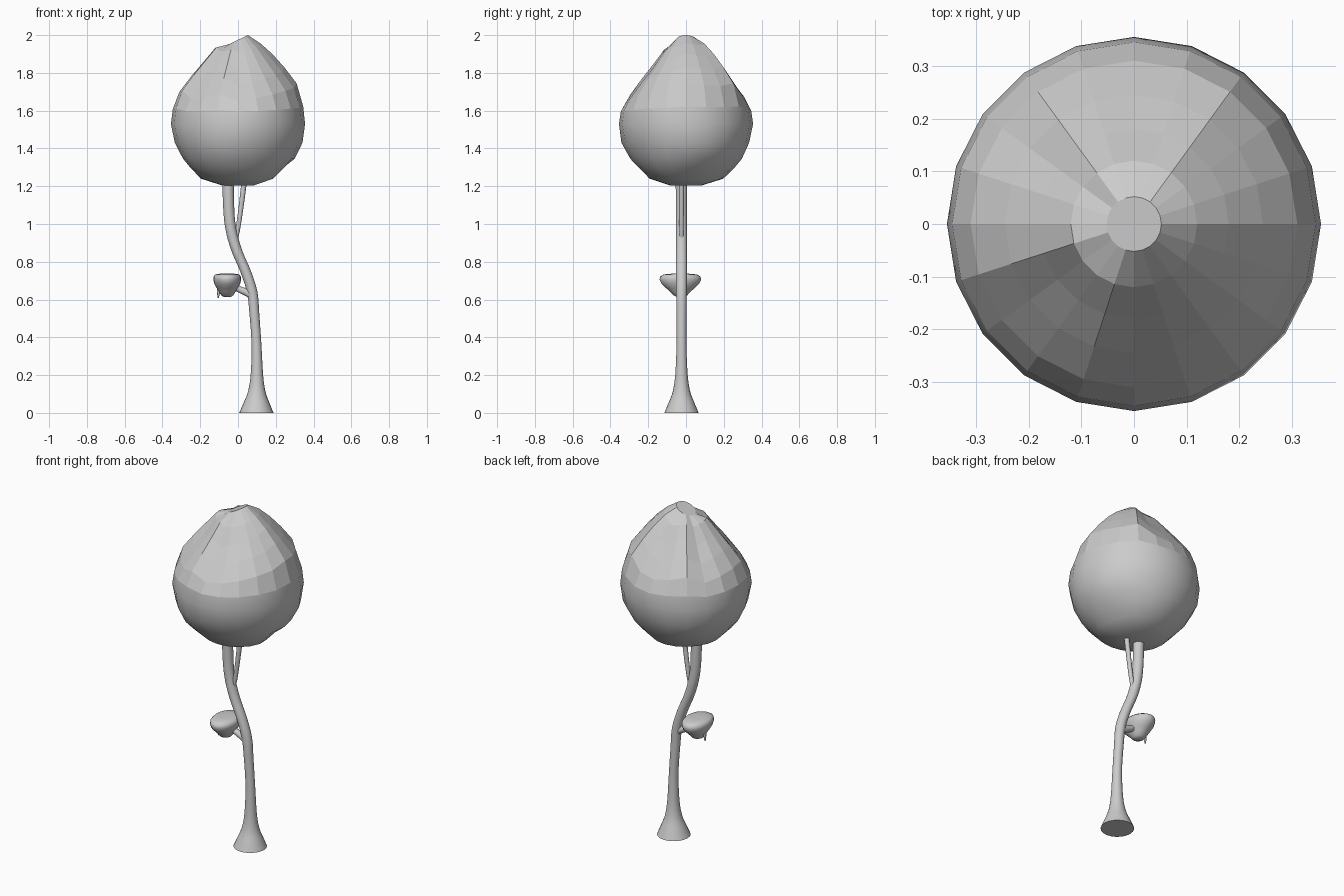
import bpy, bmesh, math
from mathutils import Vector

if "Cube" in bpy.data.objects:
    bpy.data.objects.remove(bpy.data.objects["Cube"])


def finish(name, bm, flat_above=None):
    bmesh.ops.recalc_face_normals(bm, faces=bm.faces)
    for f in bm.faces:
        f.smooth = flat_above is None or f.calc_center_median().z < flat_above
    # keep strong corners crisp
    for e in bm.edges:
        if len(e.link_faces) == 2 and e.calc_face_angle() > math.radians(50):
            e.smooth = False
    me = bpy.data.meshes.new(name)
    bm.to_mesh(me)
    bm.free()
    ob = bpy.data.objects.new(name, me)
    bpy.context.collection.objects.link(ob)
    return ob


def bridge(bm, rings):
    n = len(rings[0])
    for a, b in zip(rings, rings[1:]):
        for i in range(n):
            j = (i + 1) % n
            bm.faces.new((a[i], a[j], b[j], b[i]))


def spline(pts, steps):
    # Catmull-Rom through the control points
    p = [Vector(q) for q in pts]
    p = [p[0]] + p + [p[-1]]
    out = []
    for k in range(1, len(p) - 2):
        a, b, c, d = p[k - 1:k + 3]
        for s in range(steps):
            t = s / steps
            out.append(0.5 * (2 * b + (c - a) * t + (2 * a - 5 * b + 4 * c - d) * t * t
                              + (3 * b - a - 3 * c + d) * t ** 3))
    return out + [p[-1]]


def tube(name, pts, axis, n=16, steps=3, y=-0.024):
    # pts are (x, z, radius); every ring is perpendicular to axis
    bm = bmesh.new()
    q = Vector(axis).to_track_quat('Z', 'Y')
    rings = []
    for x, z, r in spline(pts, steps):
        rings.append([bm.verts.new(Vector((x, y, z)) + q @ Vector((
            r * math.cos(i * math.tau / n), r * math.sin(i * math.tau / n), 0)))
            for i in range(n)])
    bridge(bm, rings)
    bm.faces.new(rings[0])
    bm.faces.new(rings[-1])
    return finish(name, bm)


# trunk with flared foot
tube("trunk", [(.097, 0, .091), (.098, .05, .07), (.099, .11, .047), (.1, .2, .033),
               (.098, .36, .026), (.087, .52, .026), (.075, .64, .028), (.04, .75, .029),
               (-.003, .85, .029), (-.033, .95, .029), (-.048, 1.06, .029),
               (-.053, 1.25, .031)], (0, 0, 1), n=20)

# forked branch and small twig
tube("upper_branch", [(-.022, .88, .01), (-.003, .96, .012), (.015, 1.08, .013),
                      (.036, 1.25, .015)], (0, 0, 1), n=10)
tube("side_twig", [(.075, .622, .022), (.04, .64, .02), (.005, .655, .018),
                   (-.03, .675, .016)], (-.9, 0, .35), n=10)

# crown: faceted folded top, smooth rounded underside
N = 20
fold = [.06, .05, .045, .06, .0, -.015, .0, .02, -.02, .0,
        .015, .02, -.02, -.02, .0, -.03, -.02, .0, .02, .035]
profile = [(.052, 1.975, 0), (.12, 1.925, .5), (.18, 1.848, .9), (.245, 1.77, 1),
           (.31, 1.685, 1), (.345, 1.605, .3), (.355, 1.53, 0), (.338, 1.43, 0),
           (.295, 1.345, 0), (.255, 1.3, 0), (.195, 1.24, 0), (.08, 1.203, 0)]
bm = bmesh.new()
rings = []
for k, (r, z, w) in enumerate(profile):
    ring = []
    for i in range(N):
        a = i * math.tau / N
        s = 1.0
        # shallow dent low on the right side
        if k in (9, 10) and i in (0, 1, 2):
            s = .95
        elif 7 <= k <= 10:
            s = 1 + .015 * math.sin(3 * a + k)
        tilt = .025 * math.cos(a) if k == 0 else 0
        ring.append(bm.verts.new((r * s * math.cos(a), r * s * math.sin(a),
                                  z + w * fold[i] + tilt)))
    rings.append(ring)
bridge(bm, rings)
bm.faces.new(rings[0])
bm.faces.new(rings[-1])
finish("crown", bm, flat_above=1.62)

# small side tuft: bowl with a slightly domed top
bm = bmesh.new()
rings = []
for s, z in ((.4, .737), (.8, .733), (.97, .722), (1, .706), (.9, .683), (.68, .66),
             (.48, .64), (.33, .622), (.15, .614)):
    rings.append([bm.verts.new((-.057 + .074 * s ** .75 * math.cos(i * math.tau / N),
                                -.03 + .11 * s * math.sin(i * math.tau / N), z))
                  for i in range(N)])
bridge(bm, rings)
bm.faces.new(rings[0])
bm.faces.new(rings[-1])
finish("side_tuft", bm)

# hanging tip under the tuft
tube("tuft_tip", [(-.1, .665, .012), (-.103, .635, .008), (-.105, .607, .003)],
     (0, 0, 1), n=8, y=-.03)
